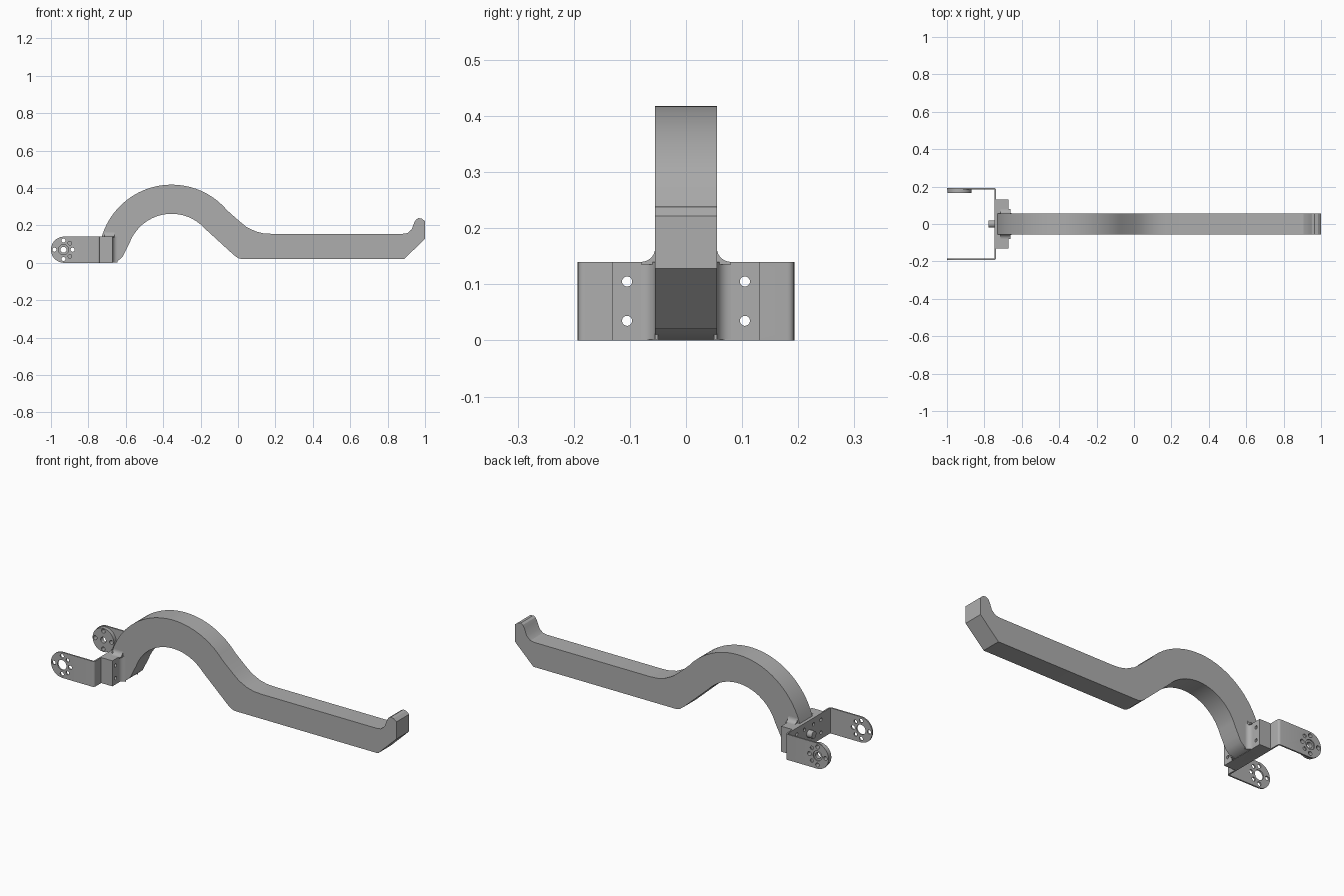
import bpy
import bmesh
from math import sin, cos, pi, radians
from mathutils import Matrix, Vector

cube = bpy.data.objects.get("Cube")
if cube:
    bpy.data.objects.remove(cube, do_unlink=True)

grey = bpy.data.materials.new("plain grey")
grey.use_nodes = True
grey.diffuse_color = (0.42, 0.42, 0.42, 1)
grey.node_tree.nodes["Principled BSDF"].inputs["Base Color"].default_value = (0.42, 0.42, 0.42, 1)


def finish(name, bm):
    bmesh.ops.recalc_face_normals(bm, faces=bm.faces)
    mesh = bpy.data.meshes.new(name)
    bm.to_mesh(mesh)
    bm.free()
    mesh.materials.append(grey)
    ob = bpy.data.objects.new(name, mesh)
    bpy.context.collection.objects.link(ob)
    return ob


def prism(name, points, axis, low, high):
    """Extrude a 2D outline along the given axis."""
    place = {"x": lambda a, b, t: (t, a, b),
             "y": lambda a, b, t: (a, t, b),
             "z": lambda a, b, t: (a, b, t)}[axis]
    bm = bmesh.new()
    face = bm.faces.new([bm.verts.new(place(a, b, low)) for a, b in points])
    out = bmesh.ops.extrude_face_region(bm, geom=[face])
    move = Vector(place(0, 0, high - low))
    bmesh.ops.translate(bm, vec=move, verts=[v for v in out["geom"] if isinstance(v, bmesh.types.BMVert)])
    return finish(name, bm)


def rods(name, axis, items):
    """Cylinders given as (centre, radius, length)."""
    turn = Matrix.Rotation(pi / 2, 4, "X" if axis == "y" else "Y")
    bm = bmesh.new()
    for centre, radius, length in items:
        bmesh.ops.create_cone(bm, cap_ends=True, segments=24, radius1=radius, radius2=radius,
                              depth=length, matrix=Matrix.Translation(centre) @ turn)
    return finish(name, bm)


def arc(cx, cy, r, start, end, steps):
    angles = [radians(start + (end - start) * i / steps) for i in range(steps + 1)]
    return [(cx + r * cos(a), cy + r * sin(a)) for a in angles]


def combine(ob, tool, operation):
    mod = ob.modifiers.new(operation.lower(), "BOOLEAN")
    mod.operation, mod.object, mod.solver = operation, tool, "EXACT"
    with bpy.context.temp_override(object=ob, active_object=ob, selected_objects=[ob]):
        bpy.ops.object.modifier_apply(modifier=mod.name)
    tool.hide_render = True


def discard(*tools):
    for tool in tools:
        bpy.data.objects.remove(tool, do_unlink=True)


def smooth(ob, angle=30):
    bpy.ops.object.select_all(action="DESELECT")
    ob.select_set(True)
    bpy.context.view_layer.objects.active = ob
    bpy.ops.object.shade_smooth_by_angle(angle=radians(angle))


# Arched arm with a hooked tip
outline = [(-0.738, 0), (-0.738, 0.11)]
outline += arc(-0.355, 0.028, 0.39, 163, 40, 24)
outline += [(0.008, 0.222), (0.045, 0.192), (0.094, 0.168), (0.135, 0.158), (0.18, 0.155)]
outline += [(0.88, 0.155), (0.906, 0.159), (0.928, 0.178), (0.943, 0.217), (0.952, 0.232),
            (0.965, 0.239), (0.983, 0.236), (1, 0.222), (1, 0.128), (0.888, 0.02)]
outline += [(0.02, 0.02), (0, 0.025), (-0.024, 0.043)]
outline += arc(-0.355, 0.022, 0.24, 42, 160, 24)
outline += [(-0.603, 0.06), (-0.617, 0.032), (-0.64, 0.012), (-0.675, 0)]
arm = prism("arched_arm", outline, "y", -0.055, 0.055)
smooth(arm)

# Mounting flange at the root of the arm
flange = prism("mounting_flange", [(-0.738, -0.132), (-0.67, -0.132), (-0.67, 0.132), (-0.738, 0.132)],
               "z", 0, 0.14)

# Concave fillets between flange and arm
for name, s in (("left", 1), ("right", -1)):
    curve = arc(-0.645, 0.08, 0.025, 180, 270, 8)
    side = [(x, s * y) for x, y in curve] + [(-0.645, s * 0.05), (-0.675, s * 0.05), (-0.675, s * 0.08)]
    smooth(prism(name + "_side_fillet", side, "z", 0.002, 0.14))
    curve = arc(0.08, 0.165, 0.025, 180, 270, 8)
    top = [(s * y, z) for y, z in curve] + [(s * 0.08, 0.135), (s * 0.05, 0.135), (s * 0.05, 0.165)]
    smooth(prism(name + "_top_fillet", top, "x", -0.715, -0.66))

# U-shaped bracket: bent strip trimmed to rounded ends
t, w, back = 0.008, 0.193, -0.738
strip = [(-1, -w)] + arc(back - 0.012, 0.012 - w, 0.012, -90, 0, 4)
strip += arc(back - 0.012, w - 0.012, 0.012, 0, 90, 4) + [(-1, w), (-1, w - t)]
strip += [(back - t, w - t), (back - t, t - w), (-1, t - w)]
bracket = prism("u_bracket", strip, "z", 0, 0.14)
trim = prism("trim", arc(-0.93, 0.07, 0.07, 90, 270, 24) + [(-0.7, 0), (-0.7, 0.14)], "y", -0.3, 0.3)
combine(bracket, trim, "INTERSECT")

# Round horn on the inner face of the back leg
horn = rods("round_horn", "y", [((-0.933, 0.176, 0.07), 0.065, 0.022)])

# Pivot holes through both legs and the horn
ring = [(-0.933 + 0.049 * cos(i * pi / 2), 0, 0.07 + 0.049 * sin(i * pi / 2)) for i in range(4)]
ring_holes = rods("ring_holes", "y", [(p, 0.011, 1) for p in ring])
horn_hole = rods("horn_hole", "y", [((-0.933, 0, 0.07), 0.016, 1)])
leg_holes = rods("leg_holes", "y", [((-0.933, 0, 0.07), 0.027, 1)]
                 + [((-0.899, 0, 0.07 + s * 0.035), 0.01, 1) for s in (-1, 1)])
for tool in (ring_holes, leg_holes):
    combine(bracket, tool, "DIFFERENCE")
for tool in (ring_holes, horn_hole):
    combine(horn, tool, "DIFFERENCE")

# Bolt holes through bracket and flange
bolt_holes = rods("bolt_holes", "x", [((-0.7, s * 0.105, z), 0.009, 0.3)
                                      for s in (-1, 1) for z in (0.035, 0.105)])
plate_holes = rods("plate_holes", "x", [((back, s * 0.04, z), 0.009, 0.04)
                                        for s in (-1, 1) for z in (0.035, 0.105)])
for part in (bracket, flange):
    combine(part, bolt_holes, "DIFFERENCE")
combine(bracket, plate_holes, "DIFFERENCE")
discard(trim, ring_holes, horn_hole, leg_holes, bolt_holes, plate_holes)
for part in (bracket, flange, horn):
    smooth(part)

# Centre screw on the bracket
smooth(rods("centre_screw", "x", [((-0.76, 0, 0.07), 0.02, 0.034)]))
